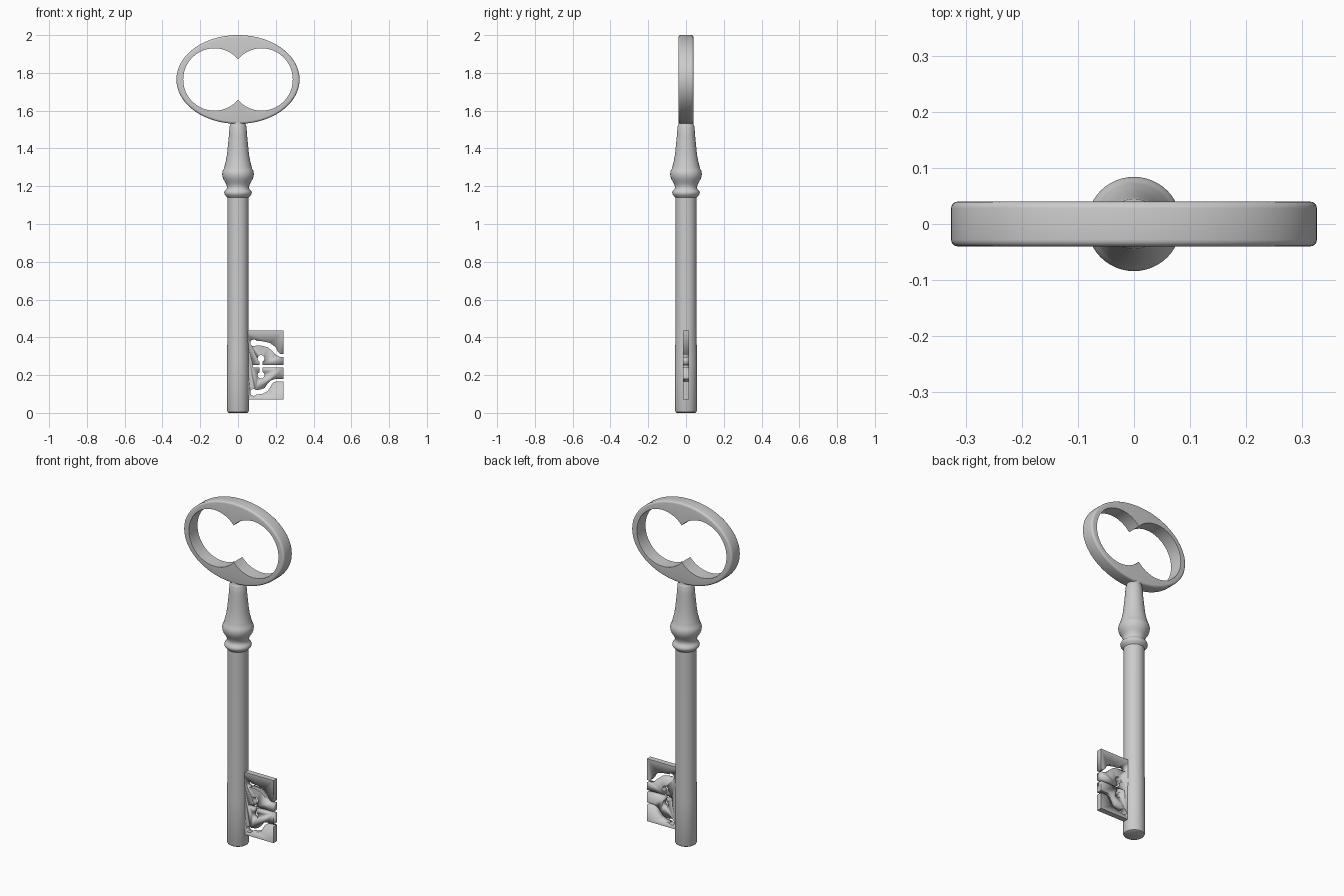
import bpy, bmesh, math
from mathutils import Vector

if "Cube" in bpy.data.objects:
    bpy.data.objects.remove(bpy.data.objects["Cube"])


def make(name, bm, angle=35):
    bmesh.ops.recalc_face_normals(bm, faces=bm.faces)
    me = bpy.data.meshes.new(name)
    bm.to_mesh(me)
    bm.free()
    ob = bpy.data.objects.new(name, me)
    bpy.context.collection.objects.link(ob)
    bpy.ops.object.select_all(action='DESELECT')
    ob.select_set(True)
    bpy.context.view_layer.objects.active = ob
    bpy.ops.object.shade_smooth_by_angle(angle=math.radians(angle))
    return ob


def lathe(name, profile, n=48):
    bm = bmesh.new()
    rings = [[bm.verts.new((r * math.cos(2 * math.pi * i / n), r * math.sin(2 * math.pi * i / n), z))
              for i in range(n)] for r, z in profile]
    for a, b in zip(rings, rings[1:]):
        for i in range(n):
            j = (i + 1) % n
            bm.faces.new((a[i], a[j], b[j], b[i]))
    bm.faces.new(rings[0])
    bm.faces.new(rings[-1])
    return make(name, bm)


def prism(name, pts, half):
    bm = bmesh.new()
    f = bm.faces.new([bm.verts.new((x, -half, z)) for x, z in pts])
    ext = bmesh.ops.extrude_face_region(bm, geom=[f])
    bmesh.ops.translate(bm, vec=(0, 2 * half, 0),
                        verts=[g for g in ext['geom'] if isinstance(g, bmesh.types.BMVert)])
    return make(name, bm)


# Bow: ellipse outside, two overlapping round holes inside
ZC, RX, RZ, CX, CR, T = 1.765, 0.326, 0.235, 0.125, 0.165, 0.04
a0 = math.pi - math.acos(CX / CR)
N = 48
half = []
for i in range(N):
    t = -1 + 2 * i / N
    o = Vector((RX * math.cos(t * math.pi / 2), RZ * math.sin(t * math.pi / 2)))
    q = Vector((CX + CR * math.cos(t * a0), CR * math.sin(t * a0)))
    half.append((o, q))
outline = half + [(-o, -q) for o, q in half]
bm = bmesh.new()
B = 0.012
loops = []
for o, q in outline:
    nrm = Vector((o.x / RX ** 2, o.y / RZ ** 2)).normalized()
    sec = [(q, -T)]
    for k in range(5):
        c = k * math.pi / 8
        sec.append((o - nrm * B * (1 - math.sin(c)), -T + B * (1 - math.cos(c))))
    sec += [(p, -y) for p, y in reversed(sec)]
    loops.append([bm.verts.new((p.x, y, ZC + p.y)) for p, y in sec])
for a, b in zip(loops, loops[1:] + loops[:1]):
    for i in range(len(a)):
        j = (i + 1) % len(a)
        bm.faces.new((a[i], a[j], b[j], b[i]))
make("bow", bm)

# Turned collar between bow and shaft
lathe("collar", [(0.056, 1.14), (0.064, 1.148), (0.071, 1.157), (0.073, 1.165), (0.070, 1.174),
                 (0.062, 1.182), (0.058, 1.192), (0.060, 1.205), (0.067, 1.22), (0.077, 1.236),
                 (0.083, 1.253), (0.084, 1.268), (0.081, 1.282), (0.076, 1.29), (0.072, 1.305),
                 (0.064, 1.335), (0.058, 1.37), (0.053, 1.42), (0.048, 1.47), (0.045, 1.515),
                 (0.042, 1.522), (0.040, 1.525), (0.040, 1.54)])

# Shaft with rounded tip
lathe("shaft", [(0.048, 0), (0.055, 0.004), (0.059, 0.014), (0.059, 0.27), (0.056, 0.4), (0.056, 1.16)])

# Bit plate
bit = prism("bit", [(0.03, 0.07), (0.241, 0.07), (0.241, 0.435), (0.03, 0.435)], 0.016)


def cut(pts):
    c = prism("bit_cutter", pts, 0.05)
    c.hide_render = True
    m = bit.modifiers.new("cut", 'BOOLEAN')
    m.operation, m.solver, m.object = 'DIFFERENCE', 'EXACT', c
    bpy.context.view_layer.objects.active = bit
    bpy.ops.object.modifier_apply(modifier=m.name)
    bpy.data.objects.remove(c)


def slot(path):
    # path entries: x, z, half width
    left, right = [], []
    for i, (x, z, w) in enumerate(path):
        p, q = path[max(i - 1, 0)], path[min(i + 1, len(path) - 1)]
        d = Vector((q[0] - p[0], q[1] - p[1])).normalized()
        left.append((x - d.y * w, z + d.x * w))
        right.append((x + d.y * w, z - d.x * w))
    cut(left + right[::-1])


def hole(x, z, r, n=20):
    cut([(x + r * math.cos(2 * math.pi * i / n), z + r * math.sin(2 * math.pi * i / n)) for i in range(n)])


# Upper and lower curved wards, then the central cross
slot([(0.085, 0.371, 0.012), (0.13, 0.367, 0.012), (0.165, 0.358, 0.013), (0.19, 0.338, 0.013),
      (0.205, 0.316, 0.01), (0.222, 0.304, 0.007), (0.26, 0.303, 0.007)])
hole(0.083, 0.371, 0.018)
slot([(0.085, 0.108, 0.012), (0.125, 0.112, 0.012), (0.15, 0.124, 0.012), (0.163, 0.145, 0.011),
      (0.18, 0.166, 0.008), (0.2, 0.173, 0.007), (0.26, 0.173, 0.007)])
hole(0.083, 0.108, 0.018)
slot([(0.08, 0.246, 0.007), (0.26, 0.246, 0.007)])
slot([(0.122, 0.2, 0.008), (0.122, 0.288, 0.008)])
hole(0.122, 0.288, 0.018)
hole(0.122, 0.2, 0.018)
